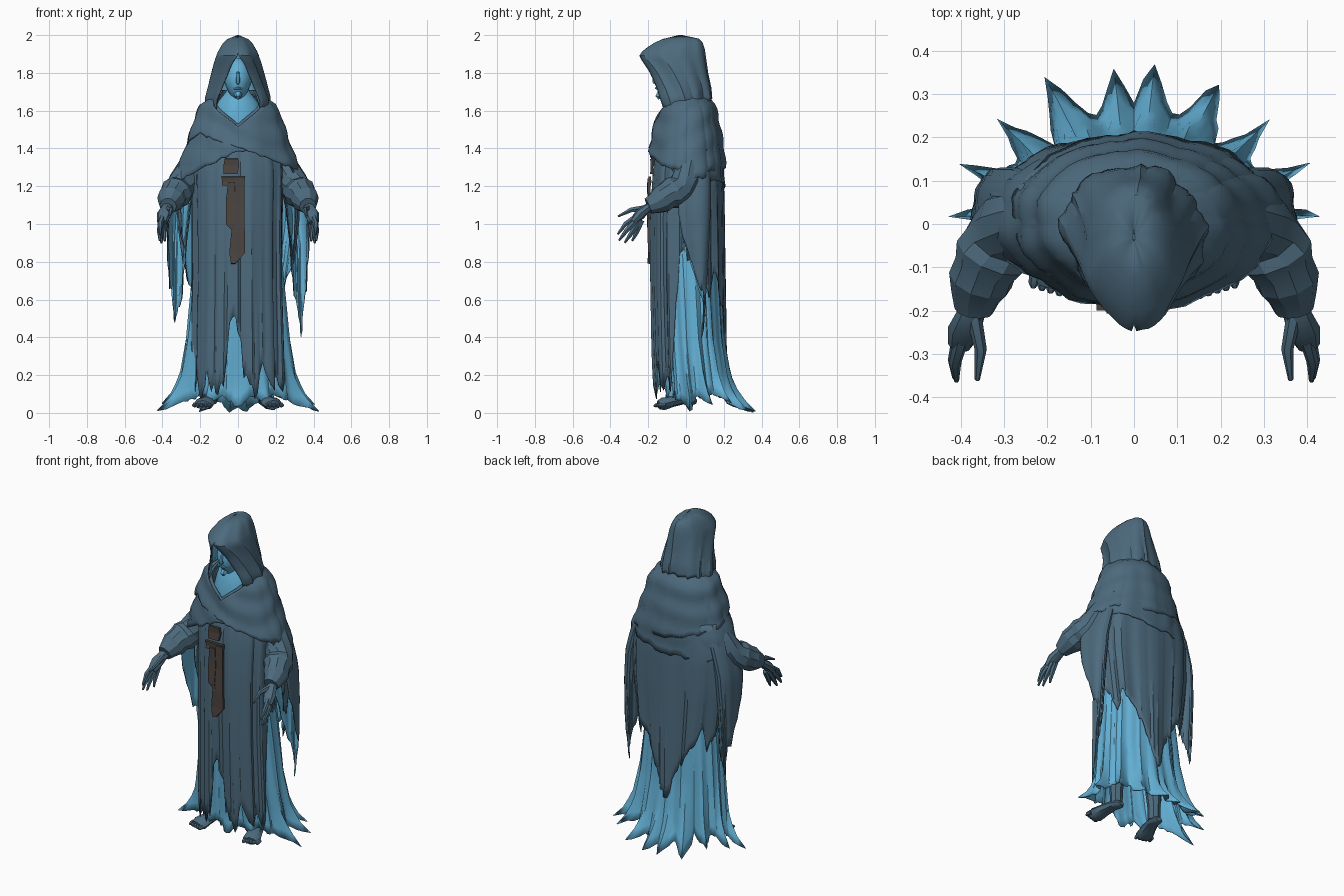
import bpy, bmesh, math, random
from mathutils import Vector

if "Cube" in bpy.data.objects:
    bpy.data.objects.remove(bpy.data.objects["Cube"])

def mat(name, col):
    m = bpy.data.materials.new(name)
    m.diffuse_color = (*col, 1)
    m.use_nodes = True
    m.node_tree.nodes["Principled BSDF"].inputs["Base Color"].default_value = m.diffuse_color
    return m

SLATE = mat("slate_cloth", (0.074, 0.146, 0.208))
LIGHT = mat("light_blue_lining", (0.125, 0.430, 0.660))
BROWN = mat("brown_leather", (0.074, 0.060, 0.053))

def lerp_table(tab, x):
    """Interpolate rows (key, v1, v2, ...) sorted by rising key."""
    if x <= tab[0][0]:
        return tab[0][1:]
    for p, q in zip(tab, tab[1:]):
        if x <= q[0]:
            k = (x - p[0]) / (q[0] - p[0])
            return tuple(a + (b - a) * k for a, b in zip(p[1:], q[1:]))
    return tab[-1][1:]

def finish(bm, name, mats, smooth=None):
    bmesh.ops.remove_doubles(bm, verts=bm.verts, dist=0.0002)
    me = bpy.data.meshes.new(name)
    bm.to_mesh(me)
    bm.free()
    for m in mats:
        me.materials.append(m)
    ob = bpy.data.objects.new(name, me)
    bpy.context.collection.objects.link(ob)
    if smooth:
        bpy.ops.object.select_all(action='DESELECT')
        ob.select_set(True)
        bpy.context.view_layer.objects.active = ob
        bpy.ops.object.shade_smooth_by_angle(angle=math.radians(smooth))
    return ob

def cloth(name, prof, top, hem, mats, span=(-180, 180), n=72, rows=12, cx=lambda z: 0, fold=0.01,
          jag=0.0, wave=0.0, gap=None, valley=lambda a: 0, thick=0.005, seed=1, smooth=30):
    """Draped shell. prof rows: (z, rx, y_front, y_back); angle 0 faces the front."""
    rnd = random.Random(seed)
    f = [rnd.uniform(-1, 1) for _ in range(n)]
    f = [0.8 * (f[j - 1] + f[j] + f[(j + 1) % n]) for j in range(n)]   # soft folds
    jg = [rnd.uniform(-jag, jag) for _ in range(n)]
    f.append(f[0])
    jg.append(jg[0])
    bm = bmesh.new()
    grid = []
    for i in range(rows + 1):
        t = i / rows
        row = []
        for j in range(n + 1):
            a = span[0] + (span[1] - span[0]) * j / n
            zt, zh = top(a), max(0.004, hem(a) + jg[j])
            z = zt + (zh - zt) * t
            if gap:                       # open the front by a height rule
                g = gap(z)
                a = g + (360 - 2 * g) * j / n
            rx, yf, yb = lerp_table(prof, z + valley(a) * t * t)   # pleats pull in
            r = math.radians(a)
            d = fold * f[j] * (0.3 + 0.7 * t) * (1 if i else 0)
            d += wave * math.sin(45 * z + 3 * math.sin(r + 0.6) + 2 * math.sin(2 * r))
            x = cx(z) + (rx + d) * math.sin(r)
            y = (yf + yb) / 2 - ((yb - yf) / 2 + d) * math.cos(r)
            row.append(bm.verts.new((x, y, z)))
        grid.append(row)
    for up, lo in zip(grid, grid[1:]):
        for j in range(n):
            bm.faces.new((lo[j], lo[j + 1], up[j + 1], up[j]))
    ob = finish(bm, name, mats, smooth)
    s = ob.modifiers.new("lining", 'SOLIDIFY')
    s.thickness, s.offset = thick, -1
    s.material_offset = len(mats) - 1
    return ob

def tube(name, pts, m, n=8, flat=1.0, smooth=40):
    """Capped tube through points (x, y, z, radius); flat squashes the up axis."""
    bm = bmesh.new()
    P = [Vector(p[:3]) for p in pts]
    rings = []
    for i, p in enumerate(pts):
        d = (P[min(i + 1, len(P) - 1)] - P[max(i - 1, 0)]).normalized()
        ref = Vector((1, 0, 0)) if abs(d.x) < 0.8 else Vector((0, 0, 1))
        v = d.cross(ref).normalized()
        u = v.cross(d)
        rings.append([bm.verts.new(P[i] + p[3] * (math.cos(k * math.tau / n) * u
                      + flat * math.sin(k * math.tau / n) * v)) for k in range(n)])
    for a, b in zip(rings, rings[1:]):
        for k in range(n):
            bm.faces.new((a[k], a[(k + 1) % n], b[(k + 1) % n], b[k]))
    bm.faces.new(rings[0][::-1])
    bm.faces.new(rings[-1])
    bmesh.ops.recalc_face_normals(bm, faces=bm.faces)
    return finish(bm, name, [m], smooth)

def ribbon(name, rows, y, m):
    """Flat hanging strip from rows (x_centre, z, half_width)."""
    bm = bmesh.new()
    v = [[bm.verts.new((x + s * w, y + 0.003 * (i % 2), z)) for s in (-1, 1)]
         for i, (x, z, w) in enumerate(rows)]
    for a, b in zip(v, v[1:]):
        bm.faces.new((a[0], b[0], b[1], a[1]))
    ob = finish(bm, name, [m])
    s = ob.modifiers.new("thickness", 'SOLIDIFY')
    s.thickness = 0.014

# Flared underskirt with pleated petals: (angle from front, tip height)
SPIKES = ((0, .03), (24, .05), (69, .01), (99, .045), (129, .06), (153, .012), (174, .006))
def petal(a):
    s, z = min(SPIKES, key=lambda p: abs(abs(a) - p[0]))
    return min(1, abs(abs(a) - s) / 12), z
def skirt_hem(a):
    k, z = petal(a)
    return z + (.06 - z * .3) * k
cloth("underskirt", [(0, .465, -.15, .375), (.04, .415, -.12, .335), (.1, .36, -.105, .28),
      (.2, .31, -.105, .235), (.4, .275, -.12, .2), (.95, .22, -.15, .17)],
      lambda a: .95, skirt_hem, [LIGHT], n=120, rows=16, fold=.008, jag=.008,
      valley=lambda a: .12 * petal(a)[0], seed=4)

# Main robe, low at the front with a split, torn high at the sides
HEM = [(0, .5), (7, .42), (11, .2), (24, .09), (34, .22), (46, .1), (58, .22), (66, .14), (74, .42),
       (84, .8), (104, .85), (180, .8)]
cloth("robe", [(0, .26, -.16, .19), (.3, .255, -.178, .19), (.7, .245, -.188, .185),
      (1.05, .245, -.19, .185), (1.3, .25, -.175, .18), (1.5, .2, -.13, .15)],
      lambda a: 1.5, lambda a: lerp_table(HEM, abs(a + 4))[0], [SLATE, LIGHT],
      n=108, rows=14, fold=.012, jag=.05, seed=7)

# Back cape falling from the shawl to a central point
CAPE = [(70, 1.0), (85, .82), (100, .76), (118, .62), (130, .74), (150, .6), (165, .45), (180, .27)]
cloth("back_cape", [(.2, .24, -.1, .212), (.6, .262, -.1, .208), (.8, .29, -.1, .205), (1.0, .318, -.1, .203),
      (1.2, .325, -.1, .2), (1.4, .27, -.1, .185)], lambda a: 1.4,
      lambda a: lerp_table(CAPE, min(a, 360 - a))[0], [SLATE, LIGHT], span=(70, 290),
      n=64, rows=14, fold=.008, jag=.03, seed=21)

# Shawl in two crossing layers, open at the throat
SHAWL = [(1.15, .345, -.18, .207), (1.25, .335, -.185, .204), (1.32, .31, -.19, .202), (1.4, .28, -.185, .197),
         (1.5, .245, -.165, .18), (1.58, .222, -.145, .165), (1.63, .195, -.13, .15),
         (1.66, .15, -.12, .13), (1.72, .08, -.08, .09)]
def shawl_top(a):
    return 1.53 + .18 * min(1, (abs(a) / 65) ** .9)
def shawl_hem(a):
    return lerp_table([(-180, 1.2), (-110, 1.18), (-75, 1.2), (-50, 1.27), (-10, 1.36), (15, 1.4),
                       (50, 1.35), (75, 1.24), (110, 1.25), (180, 1.2)], a)[0]
def wrap_hem(a):
    return lerp_table([(-180, 1.3), (-90, 1.4), (-50, 1.48), (0, 1.41), (50, 1.31),
                       (90, 1.27), (180, 1.3)], a)[0]
cloth("shawl", SHAWL, shawl_top, shawl_hem, [SLATE, SLATE], n=64, rows=14, fold=.007, jag=.01,
      wave=.004, seed=3)
cloth("shawl_wrap", [(z, r + .008, f - .012, b + .004) for z, r, f, b in SHAWL],
      lambda a: shawl_top(a) - .015, wrap_hem, [SLATE, SLATE], n=64, rows=14, fold=.006, jag=.006,
      wave=.005, seed=9)

# Throat and collar inside the shawl
cloth("collar", [(1.45, .16, -.14, .1), (1.56, .13, -.135, .09), (1.64, .11, -.12, .07),
      (1.72, .045, -.085, .02)], lambda a: 1.74, lambda a: 1.47, [LIGHT], n=24, rows=6, fold=.006)

# Hood with a pointed peak and a narrow opening
HOOD = [(1.6, .15, -.165, .125), (1.66, .165, -.175, .14), (1.72, .15, -.18, .135), (1.8, .132, -.2, .118),
        (1.89, .112, -.245, .106), (1.92, .1, -.225, .102), (1.96, .075, -.165, .09), (1.985, .048, -.11, .065),
        (2.0, .004, -.04, -.02)]
GAP = [(1.6, 50), (1.66, 43), (1.75, 31), (1.84, 17), (1.9, 0)]
cloth("hood", HOOD, lambda a: 2.0, lambda a: 1.615 + .045 * (110 < a < 250),
      [SLATE, LIGHT], span=(0, 360), n=48, rows=18, fold=.008, jag=.01,
      gap=lambda z: lerp_table(GAP, z)[0], thick=.008, seed=5)

# Head and face
bm = bmesh.new()
bmesh.ops.create_uvsphere(bm, u_segments=16, v_segments=12, radius=1)
for v in bm.verts:
    k = 1 - .3 * max(0, -v.co.z)
    v.co = Vector((v.co.x * .075 * k, -.07 + v.co.y * .09, 1.765 + v.co.z * .115))
finish(bm, "head", [LIGHT], 30)
tube("nose", [(0, -.153, 1.805, .007), (0, -.17, 1.765, .01), (0, -.168, 1.752, .012),
     (0, -.15, 1.745, .008)], LIGHT, 6)
tube("lips", [(-.022, -.143, 1.716, .004), (0, -.156, 1.719, .008), (.022, -.143, 1.716, .004)], LIGHT, 6)
tube("chin", [(0, -.135, 1.69, .022), (0, -.147, 1.675, .017), (0, -.14, 1.662, .008)], LIGHT, 6)

# Belt and hanging sash ends
ribbon("belt_upper", [(-.035, 1.345, .035), (-.035, 1.31, .042), (-.04, 1.265, .036)], -.19, BROWN)
ribbon("belt_knot", [(-.025, 1.25, .062), (-.025, 1.225, .06), (-.03, 1.205, .055)], -.2, BROWN)
ribbon("sash_long", [(.01, 1.24, .024), (.01, 1.1, .024), (.0, .95, .036), (-.004, .85, .042),
       (-.025, .79, .012)], -.204, BROWN)
ribbon("sash_short", [(-.035, 1.22, .018), (-.038, 1.12, .026), (-.042, 1.0, .022), (-.025, .97, .01)],
       -.207, BROWN)

# Paired parts: sleeves, hanging drapes, hands, legs and feet
for s, side in ((1, "right"), (-1, "left")):
    def limb(name, pts, m=SLATE, **kw):
        return tube(f"{side}_{name}", [(s * x, y, z, r) for x, y, z, r in pts], m, **kw)
    limb("sleeve", [(.21, .03, 1.36, .06), (.25, .02, 1.3, .07), (.285, 0, 1.23, .08),
         (.31, -.03, 1.185, .08), (.328, -.07, 1.165, .088), (.343, -.1, 1.15, .074),
         (.355, -.13, 1.13, .075), (.365, -.165, 1.11, .058), (.37, -.2, 1.095, .045)], n=10, smooth=20)
    # Drape is slate outside, light inside, open to the front
    tip = .39 if s > 0 else .47
    centre = [(.4, .332), (.9, .325), (1.1, .31), (1.25, .27), (1.4, .21)]
    cloth(f"{side}_sleeve_drape", [(.38, .024, .03, .09), (.6, .042, -.03, .105), (.85, .05, -.08, .12),
          (1.05, .06, -.14, .13), (1.25, .06, -.15, .13), (1.4, .05, -.08, .11)], lambda a: 1.4,
          lambda a: lerp_table([(75, .92), (95, .8), (120, .66), (145, .64), (170, tip), (205, .56),
                                (235, .62), (265, .76), (285, .92)], a if s > 0 else 360 - a)[0],
          [SLATE, LIGHT], span=(75, 285), n=28, rows=12, cx=lambda z: s * lerp_table(centre, z)[0],
          fold=.005, jag=.015, seed=12)
    # Hand with thumb and four fingers
    limb("palm", [(.37, -.17, 1.1, .029), (.378, -.21, 1.08, .033), (.392, -.245, 1.05, .039),
         (.402, -.28, 1.01, .028)], flat=.75)
    for name, pts in (
            ("thumb", ((.37, -.21, 1.085), (.354, -.29, 1.075), (.362, -.36, 1.04))),
            ("index_finger", ((.395, -.255, 1.045), (.413, -.32, 1.0), (.41, -.362, .945))),
            ("middle_finger", ((.402, -.255, 1.03), (.416, -.315, .965), (.414, -.355, .912))),
            ("ring_finger", ((.4, -.245, 1.02), (.408, -.29, .95), (.405, -.325, .9))),
            ("little_finger", ((.388, -.235, 1.02), (.392, -.262, .955), (.387, -.285, .91)))):
        limb(name, [(*p, r) for p, r in zip(pts, (.018, .014, .006))], n=6)
    # Bare ankle, foot and toes
    limb("ankle", [(.135, .01, .26, .046), (.14, .01, .16, .038), (.14, .01, .07, .036)])
    limb("foot", [(.138, .055, .06, .018), (.14, .04, .062, .034), (.148, -.01, .07, .038),
         (.165, -.07, .06, .046), (.18, -.12, .048, .054), (.185, -.145, .042, .04)], flat=.62)
    for k in range(5):
        x = .148 + k * .02
        y = -.135 + .006 * k
        limb(f"toe_{k + 1}", [(x, y, .043, .013), (x + .004, y - .025, .04, .012),
             (x + .005, y - .036, .036, .006)], n=6)
